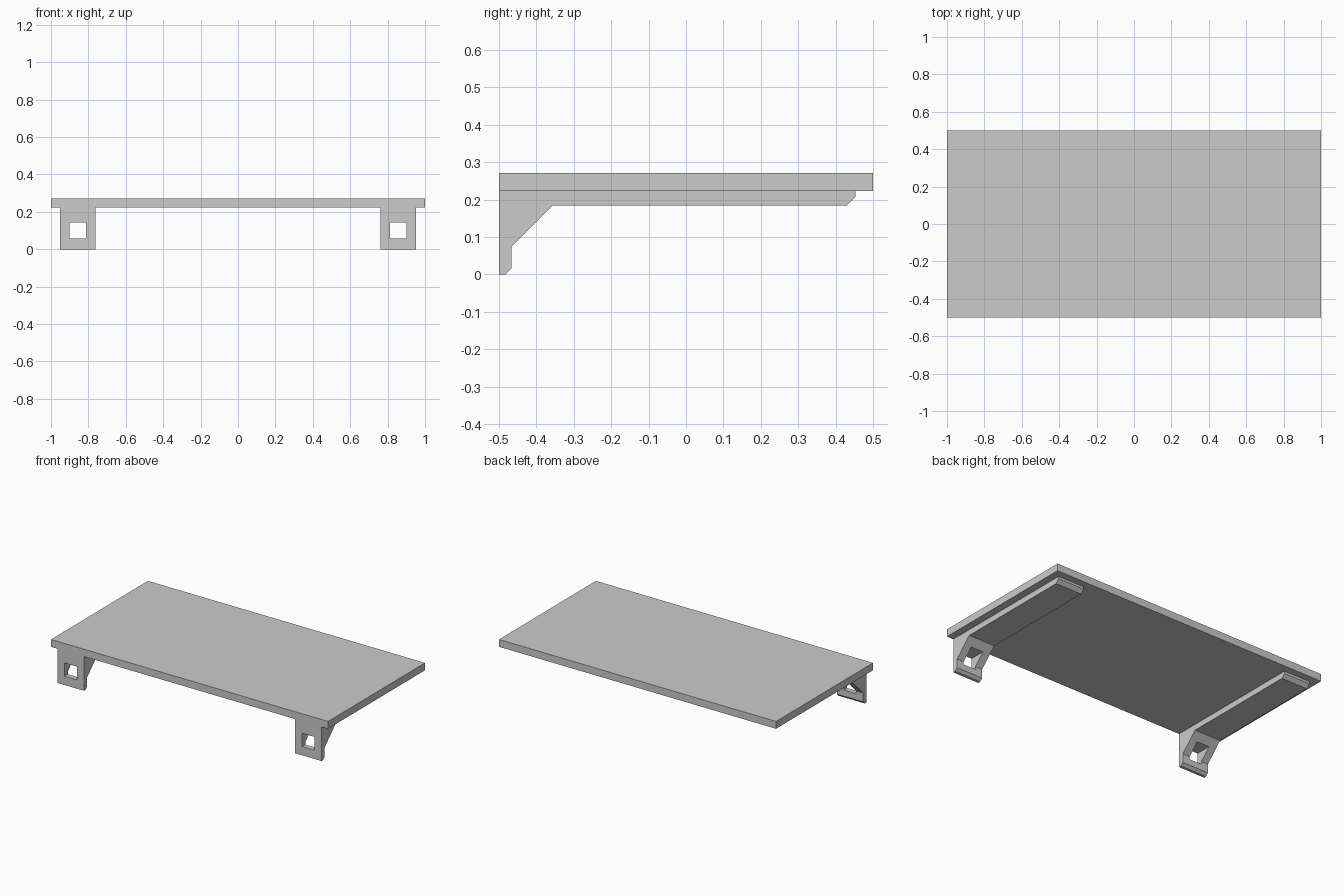
import bpy, bmesh

if "Cube" in bpy.data.objects:
    bpy.data.objects.remove(bpy.data.objects["Cube"])


def prism(name, profile, x0, x1):
    """Extrude a (y, z) profile from x0 to x1."""
    bm = bmesh.new()
    face = bm.faces.new([bm.verts.new((x0, y, z)) for y, z in profile])
    ext = bmesh.ops.extrude_face_region(bm, geom=[face])
    verts = [v for v in ext["geom"] if isinstance(v, bmesh.types.BMVert)]
    bmesh.ops.translate(bm, verts=verts, vec=(x1 - x0, 0, 0))
    bmesh.ops.recalc_face_normals(bm, faces=bm.faces)
    mesh = bpy.data.meshes.new(name)
    bm.to_mesh(mesh)
    bm.free()
    ob = bpy.data.objects.new(name, mesh)
    bpy.context.collection.objects.link(ob)
    return ob


def rect(y0, y1, z0, z1):
    return [(y0, z0), (y1, z0), (y1, z1), (y0, z1)]


# Shelf board
prism("shelf_board", rect(-0.5, 0.5, 0.223, 0.271), -1, 1)

# Bracket side profile: foot, diagonal brace, long arm with chamfered tip
bracket_profile = [(-0.5, 0), (-0.483, 0), (-0.466, 0.017), (-0.466, 0.075),
                   (-0.356, 0.185), (0.43, 0.185), (0.453, 0.208),
                   (0.453, 0.223), (-0.5, 0.223)]

for side, label in ((-1, "left"), (1, "right")):
    bracket = prism(label + "_bracket", bracket_profile, side * 0.952, side * 0.762)
    # Square window through the bracket
    cutter = prism(label + "_window_cutter", rect(-0.6, -0.2, 0.057, 0.144),
                   side * 0.902, side * 0.813)
    cutter.hide_render = True
    cutter.hide_set(True)
    cut = bracket.modifiers.new("window", "BOOLEAN")
    cut.operation = "DIFFERENCE"
    cut.solver = "EXACT"
    cut.object = cutter
